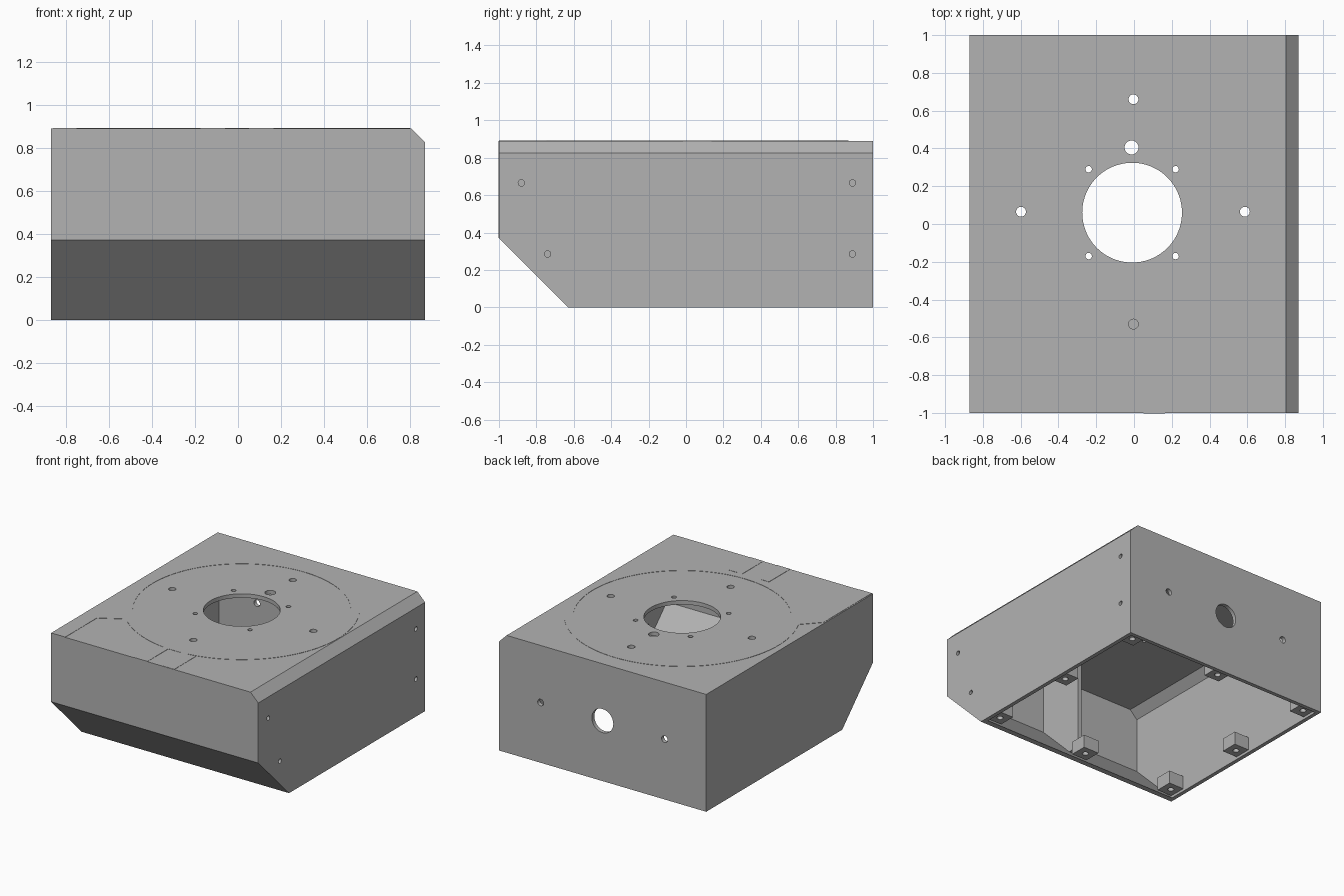
import bpy, bmesh, math
from mathutils import Vector, Matrix

if "Cube" in bpy.data.objects:
    bpy.data.objects.remove(bpy.data.objects["Cube"], do_unlink=True)

grey = bpy.data.materials.new("matte grey")
grey.use_nodes = True
GREY = (0.45, 0.45, 0.45, 1)
grey.diffuse_color = GREY
grey.node_tree.nodes["Principled BSDF"].inputs["Base Color"].default_value = GREY

W, H, T = 0.87, 0.89, 0.03      # half width, height, wall thickness
HUB = Vector((-0.01, 0.06, 0))


def finish(name, bm):
    bmesh.ops.recalc_face_normals(bm, faces=bm.faces)
    mesh = bpy.data.meshes.new(name)
    bm.to_mesh(mesh)
    bm.free()
    mesh.materials.append(grey)
    ob = bpy.data.objects.new(name, mesh)
    bpy.context.collection.objects.link(ob)
    return ob


def add_box(bm, lo, hi):
    lo, hi = Vector(lo), Vector(hi)
    m = Matrix.Translation((lo + hi) / 2) @ Matrix.Diagonal((*(hi - lo), 1))
    return bmesh.ops.create_cube(bm, size=1, matrix=m)


def bevel_off(bm, point, normal):
    geom = bm.verts[:] + bm.edges[:] + bm.faces[:]
    cut = bmesh.ops.bisect_plane(bm, geom=geom, plane_co=point, plane_no=normal, clear_outer=True)
    edges = [e for e in cut["geom_cut"] if isinstance(e, bmesh.types.BMEdge)]
    bmesh.ops.contextual_create(bm, geom=edges)


def add_drill(bm, centre, radius, depth, axis="Z", segments=32):
    turn = {"X": Matrix.Rotation(math.pi / 2, 4, "Y"),
            "Y": Matrix.Rotation(math.pi / 2, 4, "X"), "Z": Matrix()}[axis]
    bmesh.ops.create_cone(bm, cap_ends=True, segments=segments, radius1=radius, radius2=radius,
                          depth=depth, matrix=Matrix.Translation(centre) @ turn)


def subtract(ob, cutter):
    mod = ob.modifiers.new("cut", "BOOLEAN")
    mod.operation = "DIFFERENCE"
    mod.solver = "EXACT"
    mod.object = cutter
    cutter.hide_render = True
    bpy.context.view_layer.objects.active = ob
    bpy.ops.object.modifier_apply(modifier=mod.name)
    bpy.data.objects.remove(cutter, do_unlink=True)


def plate(name, outline, z=H, thick=0.002):
    bm = bmesh.new()
    face = bm.faces.new([bm.verts.new((x, y, z)) for x, y in outline])
    up = bmesh.ops.extrude_face_region(bm, geom=[face])
    verts = [v for v in up["geom"] if isinstance(v, bmesh.types.BMVert)]
    bmesh.ops.translate(bm, verts=verts, vec=(0, 0, thick))
    return finish(name, bm)


# Outer housing with sloped lower front and one bevelled top edge
bm = bmesh.new()
add_box(bm, (-W, -1, 0), (W, 1, H))
bevel_off(bm, (0, -1, 0.37), (0, -1, -1))
bevel_off(bm, (W, 0, 0.825), (1, 0, 1))
housing = finish("housing", bm)

# Hollow interior, open underneath
bm = bmesh.new()
add_box(bm, (T - W, T - 1, -0.2), (W - T, 1 - T, H - T))
bevel_off(bm, (0, -1, 0.37 + T * 1.41), (0, -1, -1))
for s in (-1, 1):
    bevel_off(bm, (s * (W - T), 0, 0.8), (s, 0, 1))
subtract(housing, finish("cavity", bm))

# Holes in the top, side and back
bm = bmesh.new()
add_drill(bm, HUB + Vector((0, 0, H)), 0.264, 0.2, segments=96)
for x in (-0.24, 0.22):
    for y in (-0.17, 0.29):
        add_drill(bm, (x, y, H), 0.017, 0.2)
for x, y, r in ((0, 0.66, 0.026), (0, -0.53, 0.026), (-0.595, 0.065, 0.026),
                (0.59, 0.065, 0.026), (-0.01, 0.405, 0.037)):
    add_drill(bm, (x - 0.003, y, H), r, 0.2)
for y, z in ((-0.88, 0.665), (0.89, 0.665), (-0.74, 0.285), (0.89, 0.285)):
    add_drill(bm, (W, y, z), 0.017, 0.2, "X")
for x, r in ((-0.52, 0.025), (0, 0.09), (0.52, 0.025)):
    add_drill(bm, (x, 1, 0.457), r, 0.2, "Y")
subtract(housing, finish("drills", bm))

# Screw tabs around the open bottom
tab = 0.065
for side, x in (("right", -0.78), ("middle", 0), ("left", 0.78)):
    for end, y in (("front", -0.53), ("centre", 0.18), ("back", 0.91)):
        if side == "middle" and end == "centre":
            continue
        bm = bmesh.new()
        add_box(bm, (x - tab, y - tab, 0.02), (x + tab, y + tab, 0.12))
        if end == "front":
            bevel_off(bm, (0, -0.98, 0.37), (0, -1, -1))
        ob = finish(f"{end}_{side}_tab", bm)
        bm = bmesh.new()
        add_drill(bm, (x, y, 0), 0.022, 0.2)
        subtract(ob, finish("tab_drill", bm))

# Divider rib behind the front wall
bm = bmesh.new()
add_box(bm, (-0.015, -0.98, 0.1), (0.015, -0.59, H - T / 2))
bevel_off(bm, (0, -0.98, 0.37), (0, -1, -1))
finish("front_rib", bm)

# Thin ring around the hub
bm = bmesh.new()
loops = []
for r in (0.75, 0.81):
    ring = bmesh.ops.create_circle(bm, segments=128, radius=r,
                                   matrix=Matrix.Translation(HUB + Vector((0, 0, H))))
    loops += list({e for v in ring["verts"] for e in v.link_edges})
flat = bmesh.ops.bridge_loops(bm, edges=loops)["faces"]
up = bmesh.ops.extrude_face_region(bm, geom=flat)
bmesh.ops.translate(bm, vec=(0, 0, 0.002),
                    verts=[v for v in up["geom"] if isinstance(v, bmesh.types.BMVert)])
finish("top_ring", bm)

# Thin channels leading from the ring to the front edge
for name, x in (("channel_right", -0.175), ("channel_left", 0.05)):
    plate(name, [(x, -1), (x + 0.115, -1), (x + 0.115, -0.745), (x, -0.745)])
plate("channel_corner", [(-0.86, -1), (-0.75, -1), (-0.75, -0.62), (-0.58, -0.52),
                         (-0.735, -0.29), (-0.86, -0.42)])
bm = bmesh.new()
add_box(bm, (0.05, -1.002, 0.37), (0.165, -0.99, H))
finish("front_strip", bm)

# Crisp flat faces, smooth hole walls
for ob in bpy.context.collection.objects:
    if ob.type == "MESH" and ob.name in ("housing", "top_ring"):
        bpy.ops.object.select_all(action="DESELECT")
        ob.select_set(True)
        bpy.context.view_layer.objects.active = ob
        bpy.ops.object.shade_smooth_by_angle(angle=math.radians(30))
